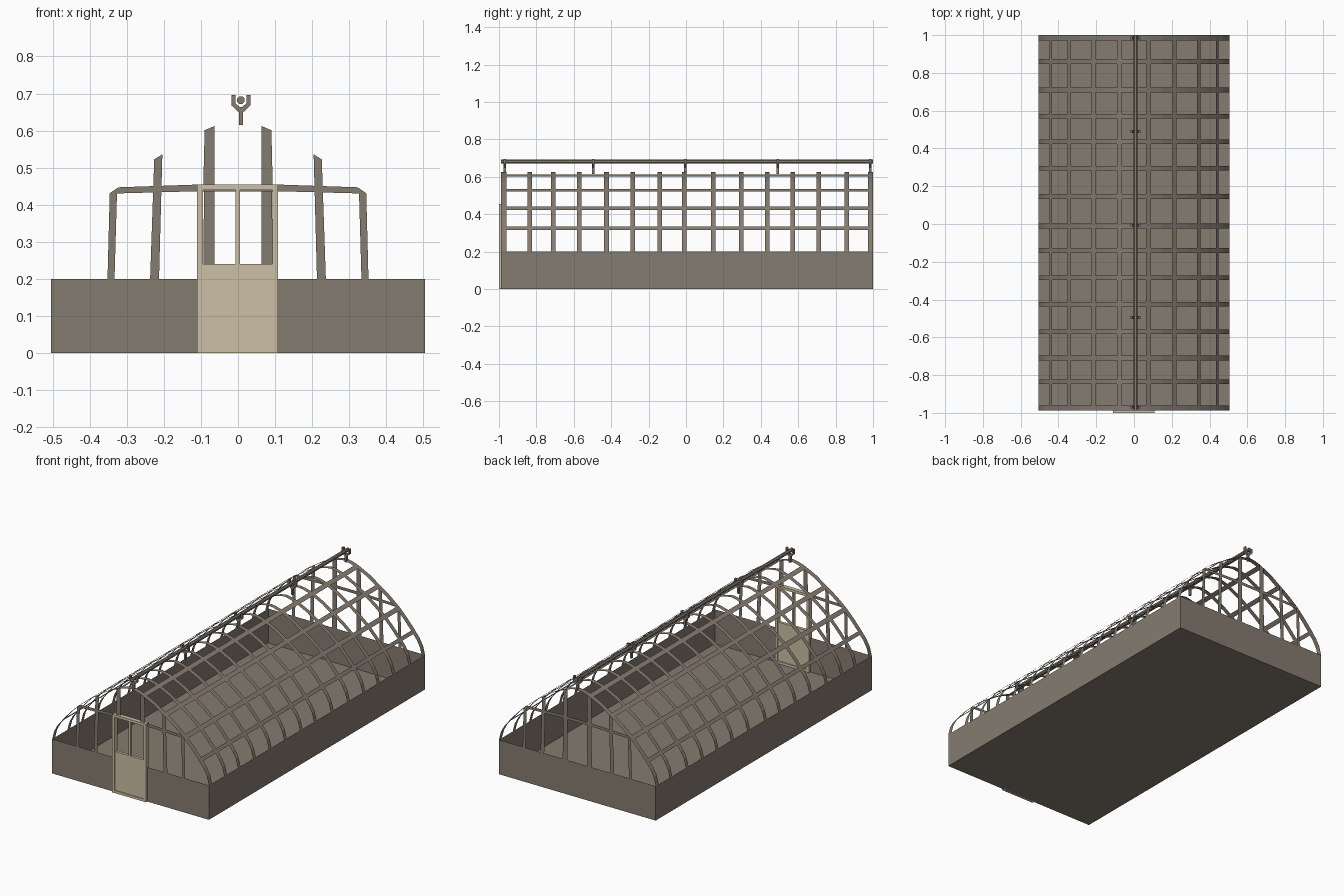
import bpy, bmesh, math

if "Cube" in bpy.data.objects:
    bpy.data.objects.remove(bpy.data.objects["Cube"])


def material(name, rgb):
    m = bpy.data.materials.new(name)
    m.diffuse_color = (*rgb, 1)
    m.use_nodes = True
    m.node_tree.nodes["Principled BSDF"].inputs["Base Color"].default_value = m.diffuse_color
    return m


STONE = material("grey brown", (0.235, 0.2, 0.163))
CREAM = material("cream", (0.61, 0.53, 0.38))


def make(name, bm, mat):
    me = bpy.data.meshes.new(name)
    bm.to_mesh(me)
    bm.free()
    ob = bpy.data.objects.new(name, me)
    me.materials.append(mat)
    bpy.context.collection.objects.link(ob)
    return ob


def poly(bm, pts):
    return bm.faces.new([bm.verts.new(p) for p in pts])


def prism(bm, outline, y0, y1):
    """Extrude an (x, z) outline from y0 to y1."""
    f = poly(bm, [(x, y0, z) for x, z in outline])
    new = bmesh.ops.extrude_face_region(bm, geom=[f])["geom"]
    bmesh.ops.translate(bm, vec=(0, y1 - y0, 0),
                        verts=[v for v in new if isinstance(v, bmesh.types.BMVert)])
    bmesh.ops.recalc_face_normals(bm, faces=bm.faces)


def rect(x0, x1, z0, z1):
    return [(x0, z0), (x1, z0), (x1, z1), (x0, z1)]


W, Y0, Y1, H = 0.505, -0.988, 1.0, 0.2

# base: open tray with thin walls
bm = bmesh.new()
prism(bm, rect(-W, W, 0, H), Y0, Y1)
top = [f for f in bm.faces if f.normal.z > 0.9]
bmesh.ops.delete(bm, geom=top, context='FACES')
make("base_tray", bm, STONE)

# roof lattice: thin sheet along a pointed arch, kept only at ribs and strips
half = [(W, H), (0.492, 0.25), (0.47, 0.29), (0.448, 0.317), (0.435, 0.334),
        (0.39, 0.385), (0.352, 0.424), (0.333, 0.442), (0.28, 0.485),
        (0.226, 0.522), (0.204, 0.536), (0.15, 0.572), (0.09, 0.601),
        (0.064, 0.612), (0.03, 0.622)]
arch = half + [(0, 0.627)] + [(-x, z) for x, z in reversed(half)]
n = len(arch) - 1
strips = {3, 6, 9, 12}
strips |= {n - 1 - i for i in strips}
ribs = [-0.835, -0.71, -0.57, -0.425, -0.285, -0.14, -0.01,
        0.145, 0.295, 0.435, 0.57, 0.71, 0.86]
ys = [Y0, Y0 + 0.028]
for r in ribs:
    ys += [r - 0.0125, r + 0.0125]
ys += [Y1 - 0.028, Y1]
bm = bmesh.new()
grid = [[bm.verts.new((x, y, z)) for y in ys] for x, z in arch]
for i in range(n):
    for j in range(len(ys) - 1):
        if i in strips or j % 2 == 0:
            bm.faces.new((grid[i][j], grid[i][j + 1], grid[i + 1][j + 1], grid[i + 1][j]))
bmesh.ops.delete(bm, geom=[v for v in bm.verts if not v.link_faces], context='VERTS')
make("roof_lattice", bm, STONE)

# end frames: flat mullions and a cross bar
mullions = [((0.333, 0.352), (0.326, 0.346), (0.445, 0.43)),
            ((0.213, 0.237), (0.204, 0.226), (0.536, 0.522)),
            ((0.064, 0.094), (0.064, 0.09), (0.612, 0.601))]
bar = [(0.343, 0.43), (0.345, 0.432), (0.322, 0.447), (0.12, 0.454)]
bar += [(-x, z) for x, z in reversed(bar)] + [(-0.12, 0.436), (0.12, 0.436)]
for name, y, out in (("front", Y0, -1), ("back", Y1, 1)):
    bm = bmesh.new()
    for (b0, b1), (t0, t1), (z0, z1) in mullions:
        zb = 0.44 if out < 0 and b0 < 0.1 else H   # door takes the lower middle
        for s in (-1, 1):
            pts = [(s * b0, y, zb), (s * b1, y, zb), (s * t1, y, z1), (s * t0, y, z0)]
            poly(bm, pts if s * out < 0 else pts[::-1])
    pts = [(x, y - out * 0.001, z) for x, z in bar]
    poly(bm, pts if out > 0 else pts[::-1])
    make(name + "_end_frame", bm, STONE)

# door: surround, lower panel, window bars (glass left open)
bm = bmesh.new()
for r in (rect(-0.11, -0.095, 0, 0.455), rect(0.093, 0.108, 0, 0.455),
          rect(-0.095, 0.093, 0.44, 0.455), rect(-0.095, 0.093, 0, 0.015)):
    prism(bm, r, -1.0, -0.975)
make("door_surround", bm, CREAM)
bm = bmesh.new()
prism(bm, rect(-0.095, 0.093, 0.015, 0.24), -0.996, -0.98)
prism(bm, rect(-0.007, 0.005, 0.24, 0.44), -0.996, -0.98)
make("door_leaf", bm, CREAM)

# ridge rail on forked brackets
CX = 0.008
bm = bmesh.new()
prism(bm, [(CX + 0.011 * math.cos(math.pi * (k + 0.5) / 4),
            0.682 + 0.011 * math.sin(math.pi * (k + 0.5) / 4)) for k in range(8)], Y0, Y1)
make("ridge_rail", bm, STONE)
fork = [(0.0055, 0.615), (0.0055, 0.649), (0.026, 0.668), (0.026, 0.696),
        (0.015, 0.696), (0.015, 0.674), (0.004, 0.664)]
fork = [(CX + x, z) for x, z in fork] + [(CX - x, z) for x, z in reversed(fork)]
bm = bmesh.new()
for y in (-0.97, -0.495, -0.005, 0.49, 0.985):
    prism(bm, fork, y - 0.007, y + 0.007)
make("ridge_brackets", bm, STONE)
